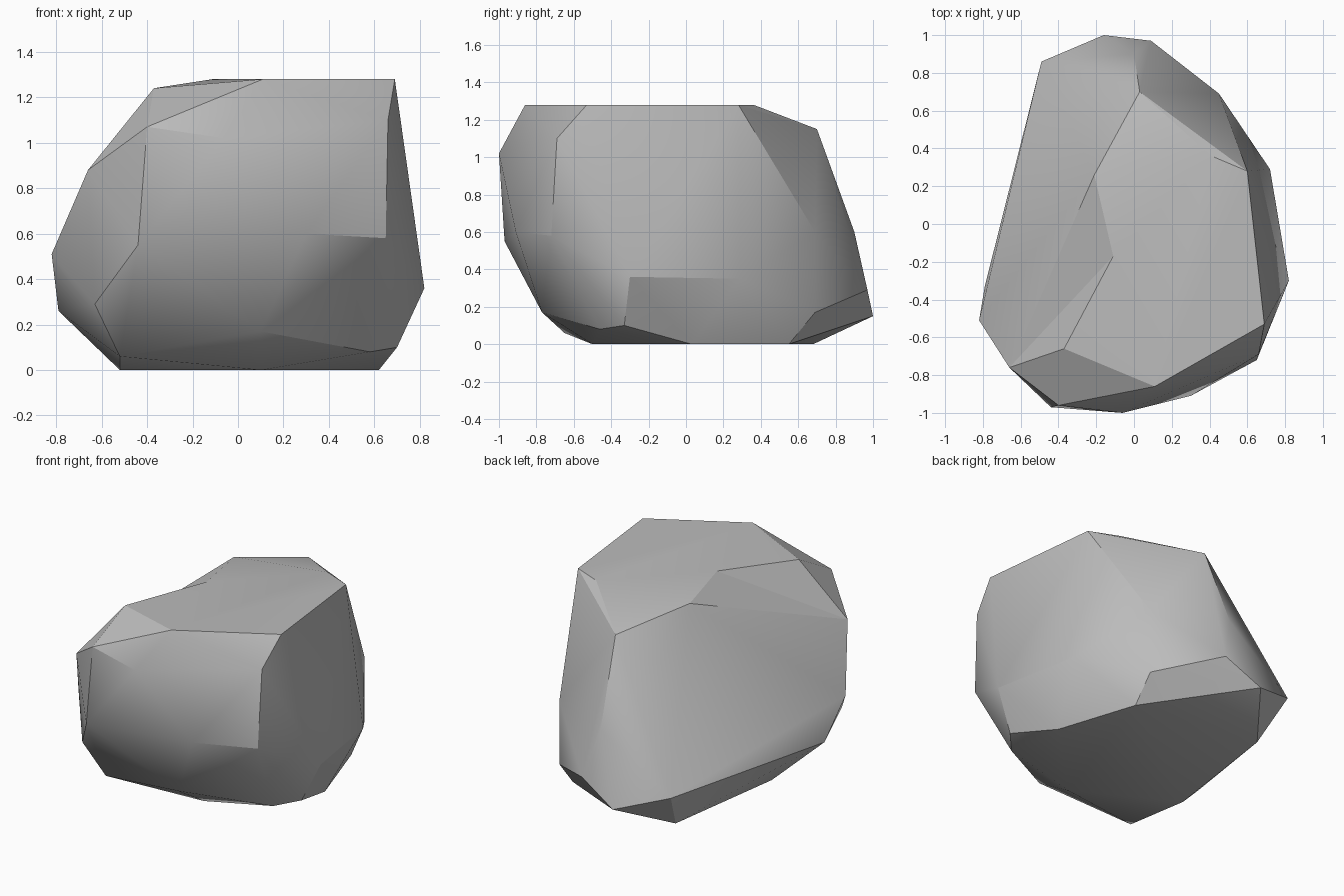
import bpy, bmesh, math
from mathutils import Vector

cube = bpy.data.objects.get("Cube")
if cube:
    bpy.data.objects.remove(cube, do_unlink=True)

# Stone colour
stone = bpy.data.materials.new("grey_stone")
stone.use_nodes = True
grey = (0.5, 0.5, 0.5, 1)
stone.diffuse_color = grey
stone.node_tree.nodes["Principled BSDF"].inputs["Base Color"].default_value = grey

# Corners of the top, named where the dent is cut
back_ridge, mid_ridge = (-.21, .26, 1.255), (-.11, -.17, 1.28)
shoulder, cheek = (-.37, -.66, 1.24), (-.66, -.76, .88)
top = [back_ridge, mid_ridge, shoulder, (.11, -.86, 1.28), (.69, -.53, 1.28),
       (.6, .28, 1.28), (.41, .36, 1.28), (.03, .7, 1.15)]
# Corners round the sides
front = [cheek, (-.4, -.96, 1.07), (-.06, -1, 1.02), (-.44, -.97, .55),
         (.3, -.91, .6), (.66, -.69, 1.1), (.65, -.72, .58), (-.63, -.74, .29),
         (.1, -.77, .17)]
sides = [(-.82, -.51, .51), (-.79, -.33, .26), (.82, -.3, .36), (.72, .29, .35)]
back = [(.45, .69, .6), (.45, .69, .17), (0, .9, .6), (.09, .97, .29),
        (-.16, 1, .15), (-.49, .86, .26), (-.22, .62, .945)]
# Corners of the underside
base = [(-.52, -.65, .06), (.7, -.33, .1), (.58, -.46, .08), (.1, -.5, 0),
        (.62, .03, 0), (.45, .55, 0), (-.4, .68, 0), (-.52, -.16, 0)]

# Wrap the corners in facets
bm = bmesh.new()
for p in top + front + sides + back + base:
    bm.verts.new(p)
bmesh.ops.convex_hull(bm, input=bm.verts)
bmesh.ops.delete(bm, geom=[v for v in bm.verts if not v.link_faces], context='VERTS')


def corner(p):
    return min(bm.verts, key=lambda v: (v.co - Vector(p)).length)


# Turn one edge inward to form the dent beside the ridge
edge = bm.edges.get((corner(back_ridge), corner(shoulder)))
if edge:
    bmesh.ops.rotate_edges(bm, edges=[edge], use_ccw=False)
bmesh.ops.recalc_face_normals(bm, faces=bm.faces)

mesh = bpy.data.meshes.new("boulder")
bm.to_mesh(mesh)
bm.free()
boulder = bpy.data.objects.new("boulder", mesh)
bpy.context.collection.objects.link(boulder)
mesh.materials.append(stone)

# Soft faces with crisp breaks
bpy.ops.object.select_all(action='DESELECT')
boulder.select_set(True)
bpy.context.view_layer.objects.active = boulder
bpy.ops.object.shade_smooth_by_angle(angle=math.radians(27))
